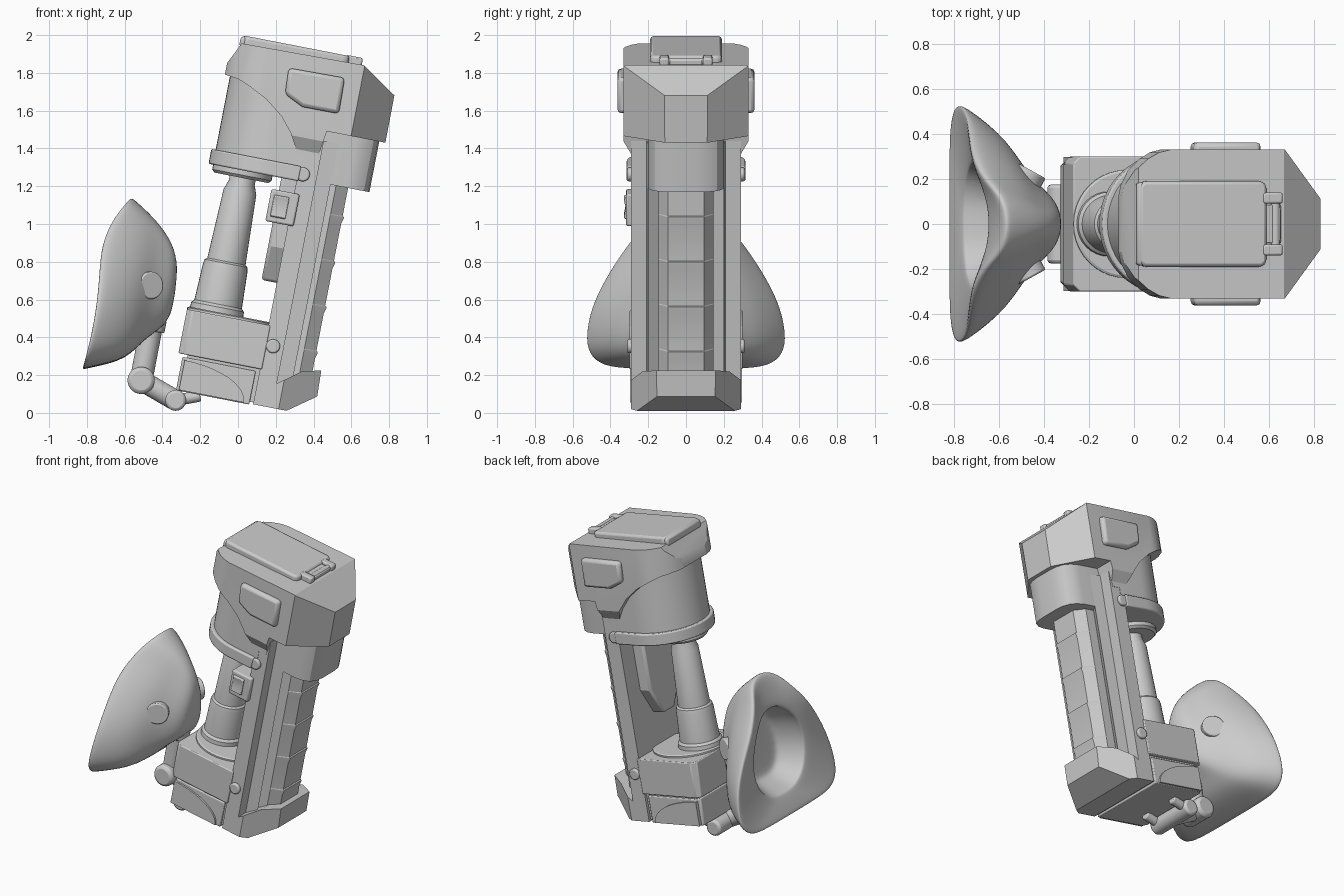
import bpy, bmesh, math
from mathutils import Vector, Matrix

if "Cube" in bpy.data.objects:
    bpy.data.objects.remove(bpy.data.objects["Cube"])

TILT = Matrix.Rotation(math.radians(11), 4, 'Y')   # the whole body leans toward +x


def shade(ob):
    bpy.ops.object.select_all(action='DESELECT')
    ob.select_set(True)
    bpy.context.view_layer.objects.active = ob
    bpy.ops.object.shade_smooth_by_angle(angle=math.radians(28))


def finish(name, bm, tilt=True, bevel=0, smooth=True):
    if tilt:
        bm.transform(TILT)
    bmesh.ops.recalc_face_normals(bm, faces=bm.faces)
    me = bpy.data.meshes.new(name)
    bm.to_mesh(me)
    bm.free()
    ob = bpy.data.objects.new(name, me)
    bpy.context.collection.objects.link(ob)
    if smooth:
        shade(ob)
    if bevel:
        m = ob.modifiers.new("bevel", 'BEVEL')
        m.width, m.segments, m.limit_method = bevel, 2, 'ANGLE'
    return ob


def prism(name, pts, a, b, axis='y', bevel=0, smooth=True):
    """Extrude a 2D outline from a to b along the given axis of the leaning body."""
    place = {'y': lambda p, d: (p[0], d, p[1]),
             'z': lambda p, d: (p[0], p[1], d),
             'x': lambda p, d: (d, p[0], p[1])}[axis]
    bm = bmesh.new()
    bridge(bm, [[bm.verts.new(place(p, d)) for p in pts] for d in (a, b)])
    return finish(name, bm, bevel=bevel, smooth=smooth)


def box(name, x0, x1, y0, y1, z0, z1, bevel=0.01):
    return prism(name, [(x0, z0), (x1, z0), (x1, z1), (x0, z1)], y0, y1, bevel=bevel)


def sym(half):
    """Mirror a half outline (x, y>0) across y = 0."""
    return half + [(x, -y) for x, y in reversed(half)]


def intersect(ob, *others):
    for other in others:
        m = ob.modifiers.new("cut", 'BOOLEAN')
        m.operation, m.object, m.solver = 'INTERSECT', other, 'EXACT'
    dg = bpy.context.evaluated_depsgraph_get()
    me = bpy.data.meshes.new_from_object(ob.evaluated_get(dg))
    ob.modifiers.clear()
    ob.data = me
    for other in others:
        bpy.data.objects.remove(other)
    shade(ob)


def rod(name, p, q, r, tilt=False, bevel=0.008, seg=28):
    p, q = Vector(p), Vector(q)
    rot = (q - p).to_track_quat('Z', 'Y').to_matrix().to_4x4()
    bm = bmesh.new()
    bmesh.ops.create_cone(bm, cap_ends=True, segments=seg, radius1=r, radius2=r,
                          depth=(q - p).length,
                          matrix=Matrix.Translation((p + q) / 2) @ rot)
    return finish(name, bm, tilt, bevel)


def bridge(bm, rows):
    """Skin a list of equal closed loops and cap both ends."""
    n = len(rows[0])
    for a, b in zip(rows, rows[1:]):
        for i in range(n):
            bm.faces.new((a[i], a[(i + 1) % n], b[(i + 1) % n], b[i]))
    bm.faces.new(rows[0])
    bm.faces.new(rows[-1])


def lathe(name, x, prof, seg=32):
    bm = bmesh.new()
    bridge(bm, [[bm.verts.new((x + r * math.cos(2 * math.pi * i / seg),
                               r * math.sin(2 * math.pi * i / seg), z)) for i in range(seg)]
                for r, z in prof])
    return finish(name, bm)


def u_plan(cx, r, back):
    """Half-round front with a straight run to the back."""
    arc = [(cx + r * math.cos(t), r * math.sin(t))
           for t in [math.pi * (0.5 + i / 24) for i in range(25)]]
    return [(back, r)] + arc + [(back, -r)]


# head: side outline with the arched cut-out, trimmed by its plan and its end outline
head = prism("head", [(-.354, 1.924), (-.41, 1.807), (-.41, 1.745), (-.335, 1.735), (-.272, 1.71),
                      (-.17, 1.659), (-.074, 1.586), (-.008, 1.507), (.03, 1.44), (.043, 1.395),
                      (.155, 1.395), (.177, 1.553), (.493, 1.553), (.492, 1.808),
                      (.304, 1.934)], -.34, .34)
head_plan = prism("head_plan", sym([(-.415, .1), (-.4, .17), (-.365, .24), (-.31, .29), (-.26, .318),
                                    (-.21, .33), (.308, .33), (.495, .11)]), 1.2, 2.1, 'z')
head_end = prism("head_end", [(.35, 2.1), (.35, 1.53), (.332, 1.5), (.292, 1.43), (.292, 1.3),
                              (-.292, 1.3), (-.292, 1.43), (-.332, 1.5), (-.35, 1.53),
                              (-.35, 2.1)], -.6, .6, 'x')
intersect(head, head_plan, head_end)

# drum under the head with its rim band
prism("drum", u_plan(-.09, .292, .1), 1.285, 1.82, 'z')
prism("drum_band", u_plan(-.09, .315, .08), 1.265, 1.345, 'z', bevel=.008)

# lid, hinge and side badges
prism("lid", sym([(-.355, .17), (-.335, .19), (.2, .19), (.22, .17)]), 1.9, 1.967, 'z', bevel=.018)
box("lid_lip", -.365, -.33, -.185, .185, 1.905, 1.962, .015)
rod("hinge_pin", (.262, -.14, 1.945), (.262, .14, 1.945), .02, True, .004)
for y in (-.115, .115):
    box("hinge_knuckle", .2, .292, y - .025, y + .025, 1.92, 1.97, .01)
box("hinge_leaf", .215, .285, -.085, .085, 1.92, 1.958, .006)
badge = [(-.085, 1.844), (.217, 1.849), (.222, 1.656), (.024, 1.655), (-.078, 1.705)]
for s in (-1, 1):
    prism("side_badge", badge, s * .3, s * .363, bevel=.02)

# frame: outer rails with a stepped inner rib on each side
prism("frame", [(.07, -.29), (.172, -.29), (.172, -.21), (.25, -.2), (.215, -.145),
                (.215, .145), (.25, .2), (.172, .21), (.172, .29), (.07, .29)], .06, 1.5, 'z')
prism("upper_cover", sym([(.1, .2), (.34, .2), (.39, .19), (.43, .165), (.453, .12), (.46, .06)]),
      1.28, 1.58, 'z')

# grip column with shallow ridges
bm = bmesh.new()
levels = [(.2, 0)]
for i in range(4):
    z = .39 + i * .242
    levels += [(z - .03, 0), (z, .008), (z + .008, .008), (z + .012, 0)]
levels.append((1.35, 0))
bridge(bm, [[bm.verts.new((x + (g if x > .3 else 0), y, z)) for x, y in
             sym([(.15, .145), (.28, .145), (.345, .095)])] for z, g in levels])
finish("grip", bm)

# foot
foot = prism("foot", [(.07, .06), (.25, .06), (.395, .165), (.39, .305), (.29, .28),
                      (.17, .19), (.07, .19)], -.29, .29, smooth=False)
foot_plan = prism("foot_plan", sym([(.0, .295), (.2, .295), (.4, .15)]), 0, .5, 'z', smooth=False)
intersect(foot, foot_plan)

# lower housing: upper block, lower block and arched side panels
prism("housing_upper", sym([(-.37, .27), (-.34, .3), (.08, .3)]), .25, .487, 'z', bevel=.006)
prism("housing_lower", sym([(-.345, .26), (-.315, .285), (.05, .285)]), .055, .235, 'z', bevel=.006)
box("housing_core", -.32, .1, -.27, .27, .07, .3, 0)
arch = [(-.33, .06), (.02, .06)] + [(-.33 + .35 * math.cos(t), .06 + .16 * math.sin(t))
                                    for t in [i * math.pi / 20 for i in range(1, 11)]]
for s in (-1, 1):
    prism("arched_panel", arch, s * .27, s * .297)

# canister tube between housing and drum
lathe("tube_seat", -.13, [(.24, .48), (.24, .497), (.23, .503)], 40)
lathe("canister_tube", -.213, [(.145, .485), (.142, .53), (.128, .545), (.12, .74), (.115, .765),
                               (.103, .775), (.088, 1.15), (.07, 1.2), (.07, 1.25)])
lathe("drum_neck", -.22, [(.145, 1.225), (.16, 1.24), (.16, 1.3)])

# pointed plate inside the frame
prism("pointed_plate", [(-.16, 1.4), (-.16, .9), (-.06, .715), (.06, .715), (.16, .9), (.16, 1.4)],
      -.012, .1, 'x', bevel=.015)

# switch on the front side
box("switch_box", -.052, .1, -.318, -.2, 1.025, 1.198)
prism("switch_button", [(-.31, 1.05), (-.33, 1.06), (-.32, 1.115), (-.33, 1.165),
                        (-.31, 1.175)], -.032, .05, 'x', bevel=.004)

# round pins on the frame sides
for s in (-1, 1):
    for x, z in ((.096, 1.305), (.115, .382)):
        rod("frame_pin", (x, s * .25, z), (x, s * .31, z), .037, True)
        box("pin_strap", x - .07, x, min(s * .27, s * .3), max(s * .27, s * .3),
            z - .018, z + .018, .004)

# face mask: teardrop rings (bottom, top, half width, bulge, roundness) from nose to cavity
half = [(0, .55), (.015, .84), (.09, .98), (.2, 1), (.35, .95), (.5, .83), (.65, .67),
        (.76, .53), (.88, .36), (.97, .23)]
outline = [(0, 0)] + half + [(1, 0)] + [(v, -w) for v, w in reversed(half)]
rings = [((-.345, .55), (-.318, .74), .065, 0, .5), ((-.385, .46), (-.33, .87), .135, 0, .3),
         ((-.5, .39), (-.4, .99), .225, 0, 0), ((-.59, .28), (-.485, 1.08), .385, 0, 0),
         ((-.78, .24), (-.54, 1.135), .515, .05, 0), ((-.825, .228), (-.56, 1.15), .535, .08, 0),
         ((-.82, .25), (-.585, 1.115), .515, .08, 0), ((-.765, .36), (-.65, .93), .29, .02, .7),
         ((-.755, .365), (-.64, .925), .285, .02, .7), ((-.73, .37), (-.62, .92), .275, .01, .7),
         ((-.6, .42), (-.52, .87), .2, 0, .6), ((-.585, .44), (-.51, .85), .18, 0, .6)]
bm = bmesh.new()
bridge(bm, [[bm.verts.new((
    b[0] + (t[0] - b[0]) * v - bulge * math.sin(math.pi * v ** 2.6),
    hw * (w * (1 - rnd) + rnd * math.copysign(2 * math.sqrt(v * (1 - v)), w)),
    b[1] + (t[1] - b[1]) * v)) for v, w in outline] for b, t, hw, bulge, rnd in rings])
mask = finish("face_mask", bm, False, smooth=False)
for p in mask.data.polygons:
    p.use_smooth = True
sub = mask.modifiers.new("smooth", 'SUBSURF')
sub.levels = sub.render_levels = 2

# mask valves
for s in (-1, 1):
    c, d = Vector((-.475, s * .205, .675)), Vector((.48, s * .87, 0))
    rod("mask_valve", c - d * .03, c + d * .038, .073)

# jointed arm from the housing to the mask
elbow, wrist, root = (-.513, 0, .172), (-.455, 0, .475), (-.33, 0, .066)
rod("upper_arm", elbow, wrist, .06)
rod("arm_collar", (-.463, 0, .435), (-.45, 0, .5), .074)
rod("elbow_joint", (-.513, -.1, .172), (-.513, .1, .172), .072, bevel=.02)
rod("lower_arm", elbow, root, .055)
rod("root_joint", (-.33, -.175, .066), (-.33, .175, .066), .055, bevel=.015)
for y in (-.13, .13):
    rod("root_strap", (-.33, y, .066), (-.2, y, .09), .03)
